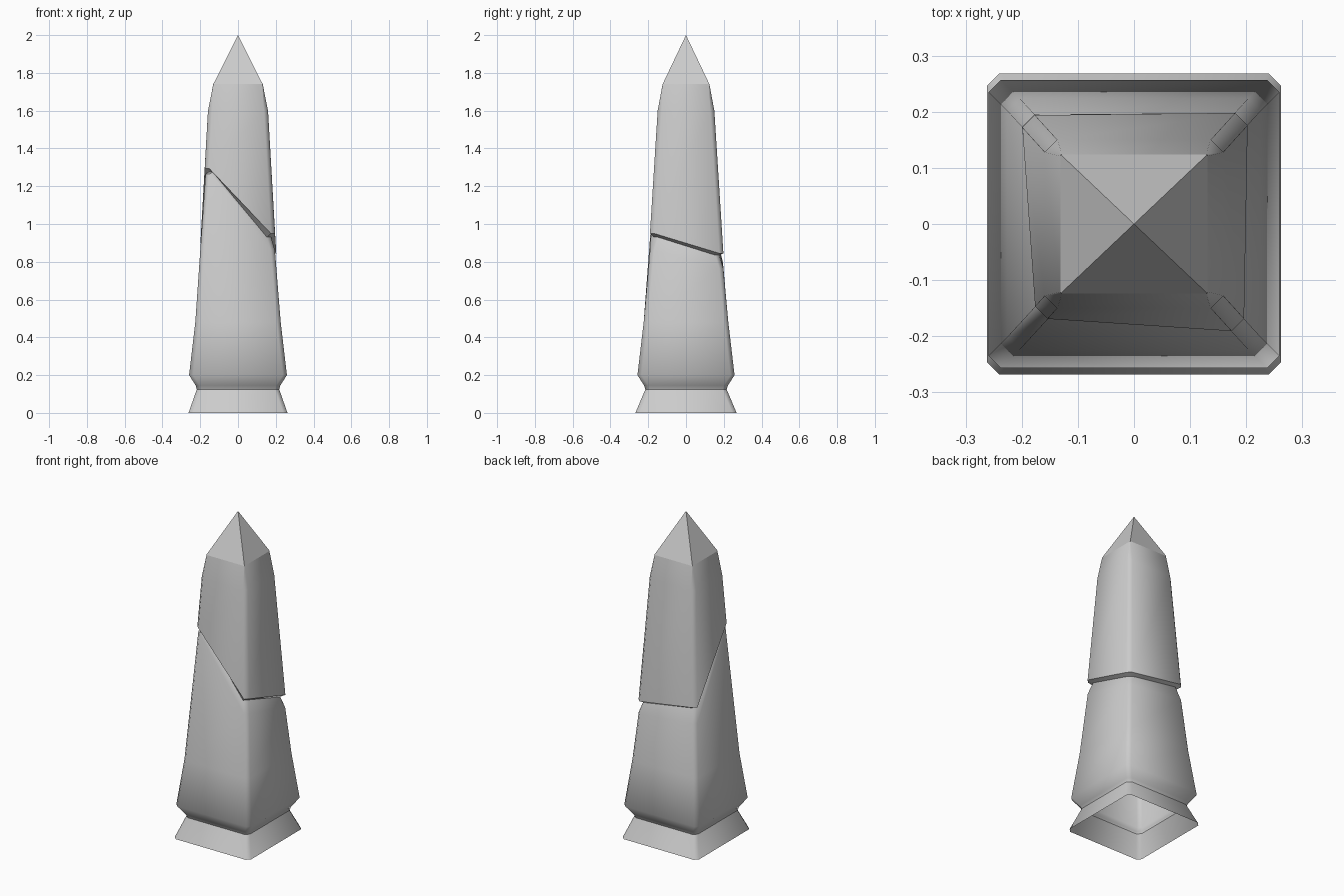
import bpy, bmesh
from math import radians

if "Cube" in bpy.data.objects:
    bpy.data.objects.remove(bpy.data.objects["Cube"])

# Taper of the stone: (height, half width x, half depth y)
TAPER = [(0.2, .259, .257), (.48, .226, .224), (.9, .199, .194),
         (1.28, .177, .17), (1.6, .159, .15), (1.74, .131, .124)]


def half_size(z):
    for (a, ax, ay), (b, bx, by) in zip(TAPER, TAPER[1:]):
        if z <= b:
            t = (z - a) / (b - a)
            return ax + (bx - ax) * t, ay + (by - ay) * t
    return TAPER[-1][1:]


def ring(zs, size=None, chamfer=.022, inset=0):
    """Chamfered square; zs = heights at front-left, front-right, back-right, back-left."""
    if not isinstance(zs, tuple):
        zs = (zs,) * 4
    pts = []
    for i, ((sx, sy), z) in enumerate(zip(((-1, -1), (1, -1), (1, 1), (-1, 1)), zs)):
        hx, hy = size or half_size(z)
        hx, hy = hx - inset, hy - inset
        pair = [(sx * hx, sy * (hy - chamfer), z), (sx * (hx - chamfer), sy * hy, z)]
        pts += pair if i % 2 == 0 else pair[::-1]
    return pts


def loft(name, rings, apex=None):
    bm = bmesh.new()
    loops = [[bm.verts.new(p) for p in r] for r in rings]
    for a, b in zip(loops, loops[1:]):
        for i in range(len(a)):
            j = (i + 1) % len(a)
            bm.faces.new((a[i], a[j], b[j], b[i]))
    if apex:
        tip, top = bm.verts.new(apex), loops[-1]
        for i in range(len(top)):
            bm.faces.new((top[i], top[(i + 1) % len(top)], tip))
    mesh = bpy.data.meshes.new(name)
    bm.to_mesh(mesh)
    bm.free()
    ob = bpy.data.objects.new(name, mesh)
    bpy.context.collection.objects.link(ob)
    bpy.ops.object.select_all(action='DESELECT')
    ob.select_set(True)
    bpy.context.view_layer.objects.active = ob
    bpy.ops.object.shade_smooth_by_angle(angle=radians(50))
    return ob


# Slanting break: highest at the front-left corner
low_edge = (1.265, .86, .765, .80)
neck = (1.275, .93, .835, .885)
high_edge = (1.295, .95, .845, .90)

# Flared foot, open underneath
loft("foot", [ring(0, (.262, .268)), ring(.125, (.218, .215))])

# Lower shaft, up to the recessed neck under the break
loft("lower_shaft", [ring(.125, (.218, .215)), ring(.145, (.224, .222)),
                     ring(.2), ring(.48), ring(low_edge, inset=.006),
                     ring(neck, inset=.022)])

# Upper shaft, overhanging the neck
loft("upper_shaft", [ring(neck, inset=.022), ring(high_edge),
                     ring(1.6), ring(1.74, chamfer=.003)])

# Pointed cap
square = [(-.131, -.124, 1.74), (.131, -.124, 1.74), (.131, .124, 1.74), (-.131, .124, 1.74)]
loft("pointed_cap", [square], apex=(0, 0, 2))
